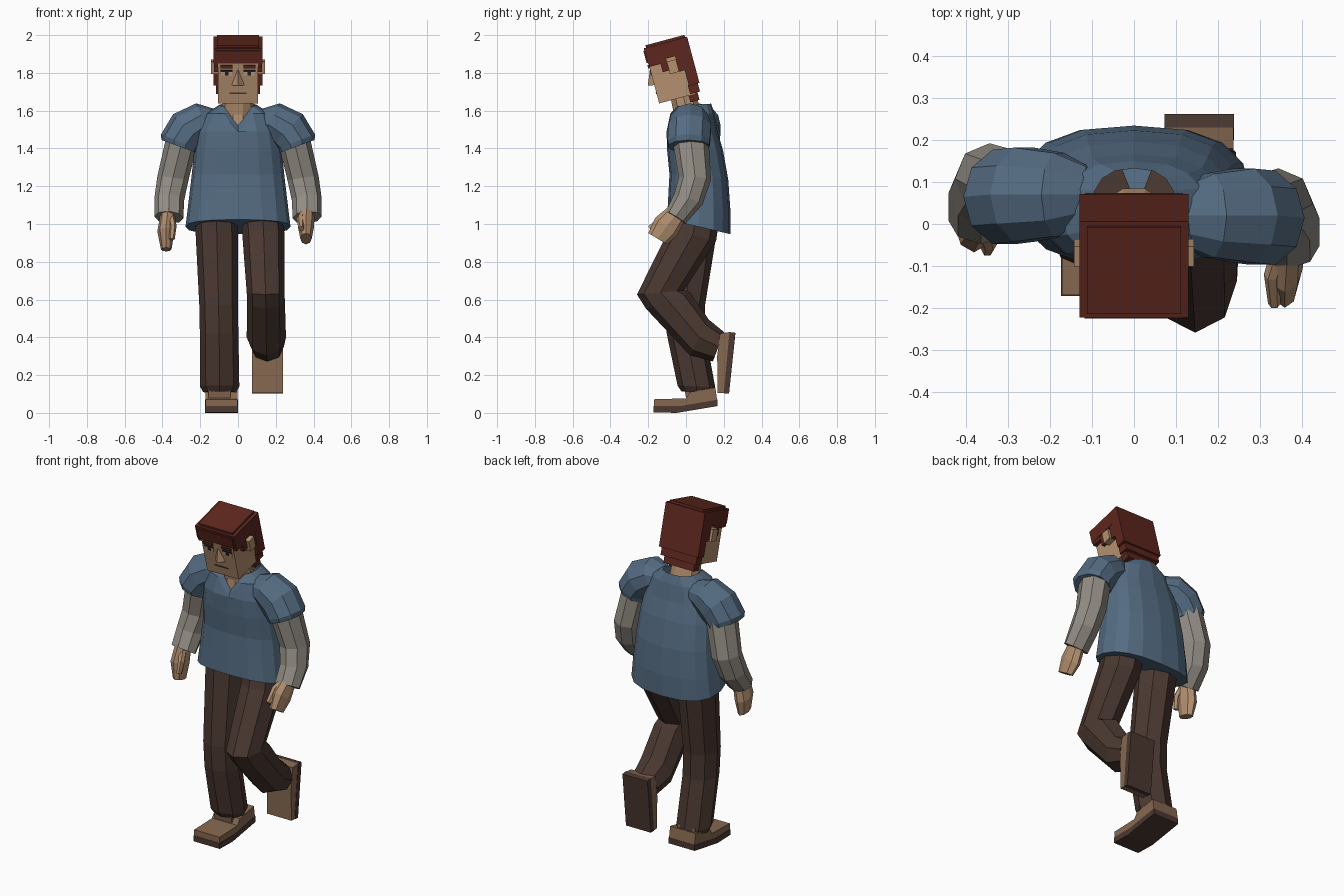
import bpy, bmesh, math
from mathutils import Matrix, Vector

if "Cube" in bpy.data.objects:
    bpy.data.objects.remove(bpy.data.objects["Cube"])


def material(name, rgb):
    m = bpy.data.materials.new(name)
    m.diffuse_color = (*rgb, 1)
    m.use_nodes = True
    m.node_tree.nodes["Principled BSDF"].inputs["Base Color"].default_value = m.diffuse_color
    return m


SKIN = material("skin", (0.46, 0.28, 0.16))
HAIR = material("red_hair", (0.11, 0.02, 0.013))
SHIRT = material("blue_cloth", (0.09, 0.15, 0.225))
GREY = material("grey_cloth", (0.29, 0.265, 0.23))
PANTS = material("dark_brown", (0.07, 0.04, 0.031))
SHOE = material("shoe_brown", (0.24, 0.14, 0.08))
EYE = material("eye_white", (0.5, 0.42, 0.33))
DARK = material("dark_line", (0.025, 0.015, 0.012))


def finish(name, bm, mat):
    bmesh.ops.recalc_face_normals(bm, faces=bm.faces)
    me = bpy.data.meshes.new(name)
    bm.to_mesh(me)
    bm.free()
    me.materials.append(mat)
    ob = bpy.data.objects.new(name, me)
    bpy.context.collection.objects.link(ob)
    return ob


def loft(name, rings, mat, n=8, power=1.0, top_open=False, dip=None, mirror=1, dy=0.0):
    """Skin rings (x, y, z, rx, ry, tilt, roll), angles in degrees; last ring is the top end."""
    bm = bmesh.new()
    loops = []
    for i, (x, y, z, rx, ry, tilt, roll) in enumerate(rings):
        rot = (Matrix.Rotation(math.radians(tilt), 3, 'X')
               @ Matrix.Rotation(math.radians(roll), 3, 'Y'))
        loop = []
        for k in range(n):
            a = 2 * math.pi * k / n
            c, s = math.cos(a), math.sin(a)
            p = Vector((rx * math.copysign(abs(c) ** power, c),
                        ry * math.copysign(abs(s) ** power, s), 0))
            p = rot @ p + Vector((x, y + dy, z))
            if dip and i >= len(rings) - 2 and s < 0:
                p.z -= max(0, dip - abs(p.x) * 1.3)
            p.x *= mirror
            loop.append(bm.verts.new(p))
        loops.append(loop)
    for a, b in zip(loops, loops[1:]):
        for k in range(n):
            j = (k + 1) % n
            bm.faces.new((a[k], a[j], b[j], b[k]))
    bm.faces.new(loops[0])
    if not top_open:
        bm.faces.new(loops[-1])
    return finish(name, bm, mat)


def extrude_x(name, pts, x0, x1, mat):
    """Side profile (y, z) extruded across x."""
    bm = bmesh.new()
    f = bm.faces.new([bm.verts.new((x0, y, z)) for y, z in pts])
    r = bmesh.ops.extrude_face_region(bm, geom=[f])
    verts = [g for g in r["geom"] if isinstance(g, bmesh.types.BMVert)]
    bmesh.ops.translate(bm, verts=verts, vec=(x1 - x0, 0, 0))
    return finish(name, bm, mat)


# the head is pitched forward
HEAD = Matrix.Translation((0, -0.06, 1.8)) @ Matrix.Rotation(math.radians(15), 4, 'X')


def head_box(name, x, y, z, mat):
    bm = bmesh.new()
    bmesh.ops.create_cube(bm, size=1)
    for v in bm.verts:
        v.co = HEAD @ Vector([lo + (c + 0.5) * (hi - lo)
                              for c, (lo, hi) in zip(v.co, (x, y, z))])
    return finish(name, bm, mat)


# torso
loft("shirt", [
    (0, .067, .985, .278, .172, -13, 0),
    (0, .07, 1.10, .264, .167, -9, 0),
    (0, .068, 1.25, .246, .156, -5, 0),
    (0, .048, 1.39, .232, .148, 0, 0),
    (0, .032, 1.49, .215, .135, 0, 0),
    (0, .03, 1.585, .17, .12, 0, 0),
    (0, .033, 1.63, .10, .10, 4, 0),
], SHIRT, n=16, power=0.8, top_open=True, dip=0.10)
loft("neck", [
    (0, .0, 1.47, .07, .075, 0, 0),
    (0, .01, 1.58, .088, .078, 0, 0),
    (0, -.02, 1.70, .078, .07, 10, 0),
], SKIN, n=10)

# arms
for side, m, dy in (("right", 1, 0.0), ("left", -1, 0.05)):
    loft(side + "_short_sleeve", [
        (.31, .015, 1.41, .102, .112, 0, -20),
        (.307, .015, 1.435, .108, .118, 0, -22),
        (.262, .02, 1.50, .115, .118, 0, -45),
        (.18, .02, 1.55, .098, .105, 0, -65),
        (.11, .02, 1.55, .06, .07, 0, -78),
    ], SHIRT, n=10, mirror=m, dy=dy)
    loft(side + "_long_sleeve", [
        (.366, -.055, 1.035, .077, .062, -32, -4),
        (.364, .012, 1.13, .079, .08, -20, -6),
        (.345, .047, 1.24, .083, .086, -4, -8),
        (.298, .025, 1.44, .085, .095, 4, -18),
    ], GREY, mirror=m, dy=dy + .01 * (m < 0))
loft("right_hand", [
    (.36, -.15, .922, .03, .058, -31, 0),
    (.36, -.105, .985, .043, .075, -40, 0),
    (.365, -.045, 1.06, .04, .055, -40, 0),
], SKIN)
loft("left_hand", [
    (-.38, -.012, .865, .028, .05, -12, 0),
    (-.382, -.005, .96, .045, .066, -18, 0),
    (-.37, .01, 1.06, .04, .055, -25, 0),
], SKIN)
loft("right_thumb", [
    (.335, -.19, .975, .015, .018, -50, 0),
    (.33, -.12, 1.03, .02, .022, -50, 0),
    (.345, -.07, 1.06, .02, .022, -50, 0),
], SKIN, n=6)
loft("left_thumb", [
    (-.35, -.06, .92, .015, .018, -15, 0),
    (-.345, -.045, .99, .02, .022, -25, 0),
    (-.355, -.015, 1.04, .02, .022, -30, 0),
], SKIN, n=6)

# legs
loft("left_trouser", [
    (-.097, .06, .11, .088, .085, -3, 0),
    (-.097, .055, .14, .104, .1, -3, 0),
    (-.1, .0, .42, .102, .102, 0, 0),
    (-.103, -.005, .57, .102, .106, 0, 0),
    (-.115, .06, 1.06, .115, .12, 0, 0),
], PANTS)
loft("right_trouser", [
    (.155, .172, .35, .088, .083, 69, 0),
    (.15, .07, .40, .104, .107, 62, 0),
    (.148, -.095, .595, .1, .125, 20, 0),
    (.146, -.135, .638, .1, .125, 5, 0),
    (.135, .035, .94, .112, .128, -14, 0),
    (.125, .06, 1.06, .11, .12, -5, 0),
], PANTS)

# shoes
extrude_x("left_shoe", [(-.17, .03), (-.17, .072), (0, .077), (.02, .11),
                        (.155, .135), (.165, .068), (-.03, .033)], -.172, -.003, SHOE)
extrude_x("left_sole", [(-.172, .003), (-.172, .036), (-.03, .036), (.167, .07),
                        (.167, .036), (-.05, 0)], -.174, -.001, PANTS)
extrude_x("left_ankle", [(.0, .08), (-.01, .14), (.135, .15), (.145, .1)], -.155, -.04, SHOE)
extrude_x("right_shoe", [(.232, .428), (.18, .42), (.165, .3), (.168, .106),
                         (.21, .104)], .075, .237, SHOE)
extrude_x("right_sole", [(.262, .424), (.23, .428), (.2, .104), (.228, .102)],
          .073, .239, PANTS)

# head and hair
head_box("face", (-.105, .105), (-.121, .075), (-.135, .12), SKIN)
head_box("hair_cap", (-.13, .13), (-.124, .113), (.085, .168), HAIR)
head_box("hair_top", (-.112, .112), (-.112, .102), (.16, .181), HAIR)
head_box("hair_fringe", (-.118, .118), (-.13, -.09), (.088, .155), HAIR)
head_box("hair_back", (-.13, .13), (.055, .113), (-.085, .1), HAIR)
head_box("hair_nape_upper", (-.117, .117), (.05, .104), (-.13, -.08), HAIR)
head_box("hair_nape_lower", (-.1, .1), (.04, .09), (-.172, -.12), HAIR)

# paired face parts
for side, m in (("right", 1), ("left", -1)):
    def pair(name, a, b, y, z, mat):
        head_box(side + "_" + name, (m * a, m * b), y, z, mat)
    pair("temple_hair", .1, .128, (-.12, -.06), (.065, .1), HAIR)
    pair("sideburn", .1, .126, (-.06, -.025), (.02, .1), HAIR)
    pair("hair_behind_ear", .1, .128, (.025, .07), (.0, .1), HAIR)
    pair("ear", .1, .143, (-.025, .025), (.0, .068), SKIN)
    pair("eyebrow", .03, .092, (-.129, -.12), (.058, .076), HAIR)
    pair("eye", .032, .09, (-.124, -.12), (.018, .042), EYE)
    pair("eyelid_line", .03, .092, (-.126, -.12), (.04, .047), DARK)
    pair("iris", .05, .07, (-.126, -.12), (.02, .042), DARK)
head_box("mouth", (-.045, .045), (-.124, -.12), (-.082, -.075), PANTS)

# nose
bm = bmesh.new()
p = [bm.verts.new(HEAD @ Vector(c)) for c in
     ((-.035, -.12, -.035), (.035, -.12, -.035), (0, -.12, .055), (0, -.155, -.028))]
for f in ((0, 1, 3), (1, 2, 3), (2, 0, 3), (0, 2, 1)):
    bm.faces.new([p[i] for i in f])
finish("nose", bm, SKIN)
